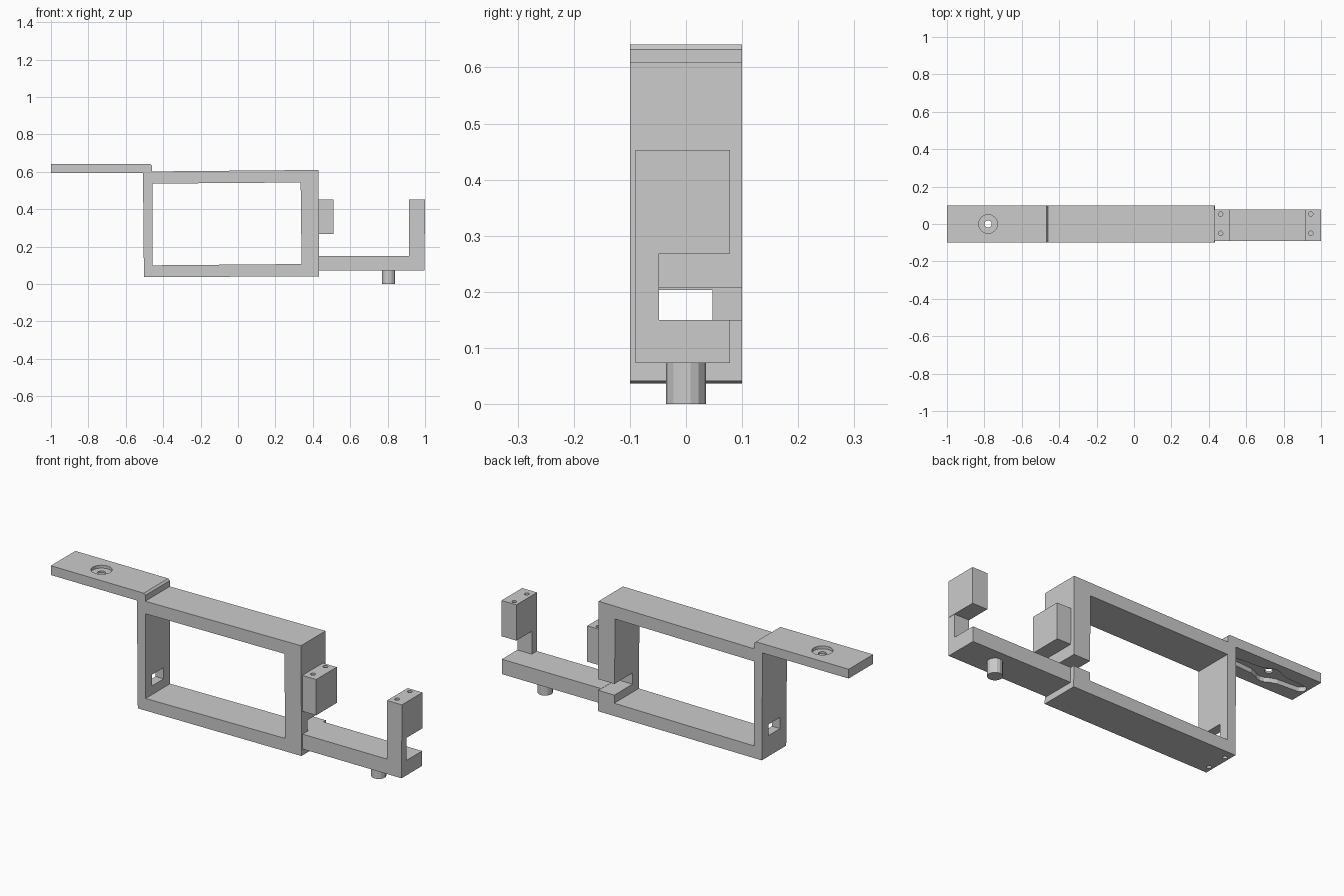
import bpy, bmesh, math
from mathutils import Vector

if "Cube" in bpy.data.objects:
    bpy.data.objects.remove(bpy.data.objects["Cube"])

GREY = (0.6, 0.6, 0.6, 1.0)
mat = bpy.data.materials.new("plain_grey")
mat.use_nodes = True
mat.diffuse_color = GREY
mat.node_tree.nodes["Principled BSDF"].inputs["Base Color"].default_value = GREY


def prism(name, points, direction):
    """Extrude a closed outline along a direction."""
    bm = bmesh.new()
    face = bm.faces.new([bm.verts.new(p) for p in points])
    moved = bmesh.ops.extrude_face_region(bm, geom=[face])["geom"]
    bmesh.ops.translate(bm, vec=direction,
                        verts=[v for v in moved if isinstance(v, bmesh.types.BMVert)])
    bmesh.ops.recalc_face_normals(bm, faces=bm.faces)
    mesh = bpy.data.meshes.new(name)
    bm.to_mesh(mesh)
    bm.free()
    mesh.materials.append(mat)
    obj = bpy.data.objects.new(name, mesh)
    bpy.context.collection.objects.link(obj)
    return obj


def side_prism(name, outline, y0, y1):
    return prism(name, [(x, y0, z) for x, z in outline], Vector((0, y1 - y0, 0)))


def box(name, x0, x1, y0, y1, z0, z1):
    return side_prism(name, [(x0, z0), (x1, z0), (x1, z1), (x0, z1)], y0, y1)


def cylinder(name, x, y, r, z0, z1, sides=16):
    ring = [(x + r * math.cos(2 * math.pi * (i + .5) / sides),
             y + r * math.sin(2 * math.pi * (i + .5) / sides), z0) for i in range(sides)]
    return prism(name, ring, Vector((0, 0, z1 - z0)))


def cut(obj, *cutters):
    """Subtract each cutter from the part, then discard it."""
    for cutter in cutters:
        mod = obj.modifiers.new("cut", 'BOOLEAN')
        mod.operation = 'DIFFERENCE'
        mod.solver = 'EXACT'
        mod.object = cutter
        bpy.context.view_layer.objects.active = obj
        bpy.ops.object.modifier_apply(modifier=mod.name)
        bpy.data.objects.remove(cutter)


# Rectangular frame with its opening, cable window, rear notch and screw holes
frame = side_prism("frame", [(-.503, .037), (.433, .041), (.43, .61), (-.46, .602),
                             (-.46, .593), (-.508, .593)], -.1, .1)
cut(frame,
    side_prism("opening", [(-.458, .1), (.34, .107), (.335, .543), (-.458, .537)], -.2, .2),
    box("window", -.6, -.4, -.048, .047, .145, .203),
    box("notch", .3, .5, -.048, .2, .149, .207),
    *[cylinder("screw_hole", -.48, y, .011, 0, .12) for y in (-.055, .055)])

# Mounting tab: chamfered end, shaft hole, counterbore and horn-shaped recess below
tab = side_prism("mounting_tab", [(-1, .593), (-.46, .593), (-.46, .632), (-.469, .641),
                                  (-1, .641)], -.1, .1)
HX, HUB, TIP, REACH = -.78, .06, .026, .185


def half_horn():
    """Right half of the horn outline, from the lower hub to the upper hub."""
    pts = [(HUB * math.sin(a), -HUB * math.cos(a)) for a in (0, .35, .7)]
    pts.append((.075, -.033))
    for i in range(9):
        a = -math.pi / 2 + math.pi * i / 8
        pts.append((REACH + TIP * math.cos(a), TIP * math.sin(a)))
    pts.append((.075, .033))
    return pts + [(HUB * math.sin(a), HUB * math.cos(a)) for a in (.7, .35)]


right = half_horn()
horn = right + [(-x, -y) for x, y in right]
cut(tab,
    prism("horn_recess", [(HX + x, y, .55) for x, y in horn], Vector((0, 0, .066))),
    cylinder("counterbore", HX, 0, .05, .626, .7, 24),
    cylinder("shaft_hole", HX, 0, .019, .5, .7, 20))

# Lower arm and the narrow post at its end
box("lower_arm", .43, .998, -.09, .078, .073, .15)
box("end_post", .915, .998, -.09, -.048, .15, .268)

# Two servo mounting blocks with screw holes in the top
for name, x0, x1, hole_x in (("inner_block", .43, .51, .463), ("end_block", .915, 1, .945)):
    block = box(name, x0, x1, -.09, .078, .268, .453)
    cut(block, *[cylinder("screw_hole", hole_x, y, .012, .34, .5) for y in (-.05, .053)])

# Pivot pin under the arm
cylinder("pivot_pin", .805, 0, .036, 0, .075, 14)
